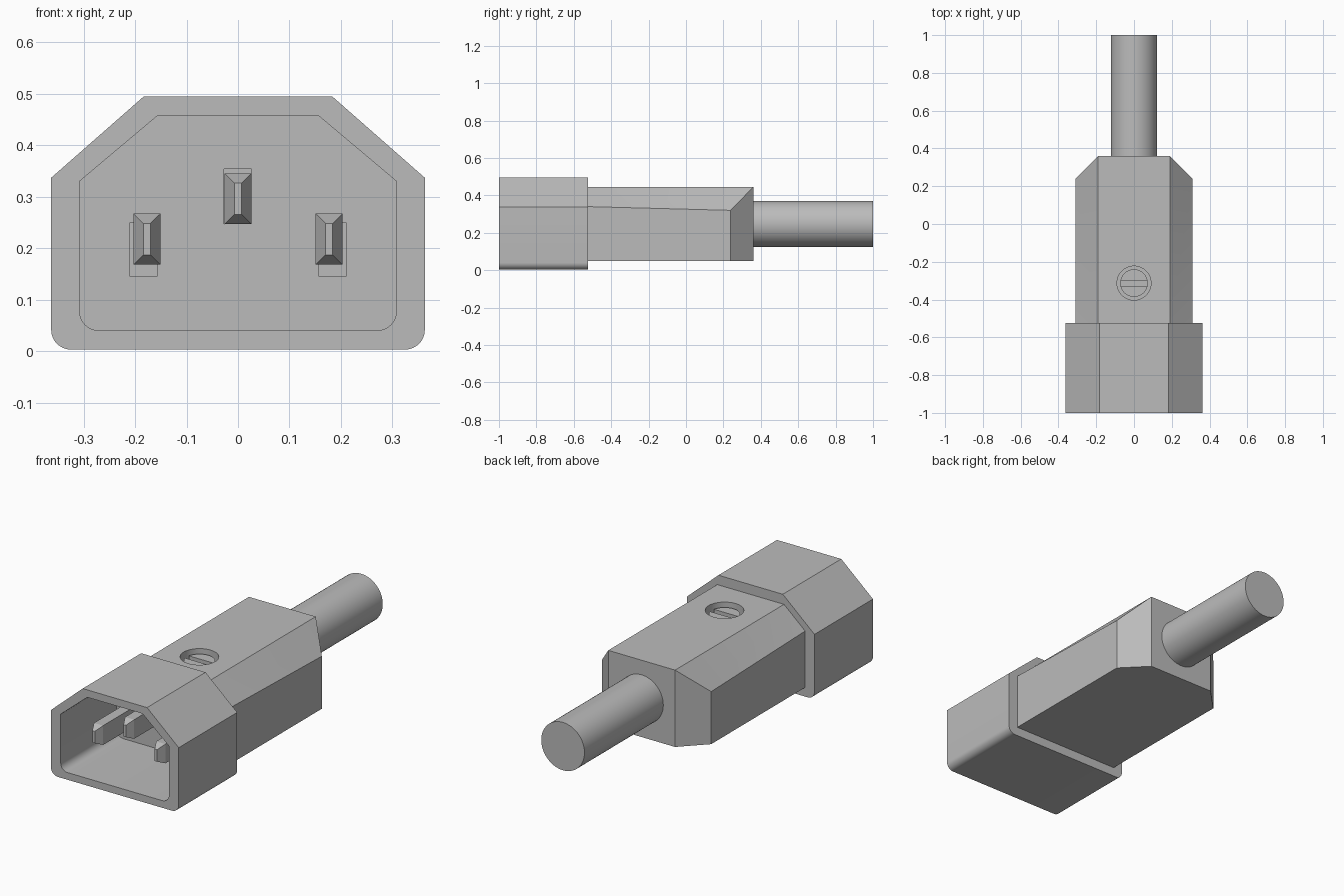
import bpy, bmesh, math
from mathutils import Vector, Matrix

if "Cube" in bpy.data.objects:
    bpy.data.objects.remove(bpy.data.objects["Cube"], do_unlink=True)

grey = bpy.data.materials.new("plain grey")
grey.use_nodes = True
colour = (0.5, 0.5, 0.5, 1)
grey.diffuse_color = colour
grey.node_tree.nodes["Principled BSDF"].inputs["Base Color"].default_value = colour


def finish(name, bm):
    bmesh.ops.recalc_face_normals(bm, faces=bm.faces)
    mesh = bpy.data.meshes.new(name)
    bm.to_mesh(mesh)
    bm.free()
    mesh.materials.append(grey)
    ob = bpy.data.objects.new(name, mesh)
    bpy.context.collection.objects.link(ob)
    return ob


def smooth(ob):
    bpy.ops.object.select_all(action='DESELECT')
    ob.select_set(True)
    bpy.context.view_layer.objects.active = ob
    bpy.ops.object.shade_smooth_by_angle(angle=math.radians(30))


def box(name, x, y, z):
    bm = bmesh.new()
    size = (x[1] - x[0], y[1] - y[0], z[1] - z[0])
    mid = Vector((sum(x) / 2, sum(y) / 2, sum(z) / 2))
    bmesh.ops.create_cube(bm, matrix=Matrix.Translation(mid) @ Matrix.Diagonal((*size, 1)))
    return finish(name, bm)


def cylinder(name, radius, depth, centre, tilt=0.0):
    bm = bmesh.new()
    bmesh.ops.create_cone(bm, cap_ends=True, segments=64, radius1=radius, radius2=radius,
                          depth=depth,
                          matrix=Matrix.Translation(centre) @ Matrix.Rotation(tilt, 4, 'X'))
    return finish(name, bm)


def cut(ob, cutter):
    mod = ob.modifiers.new("cut", 'BOOLEAN')
    mod.operation, mod.solver, mod.object = 'DIFFERENCE', 'EXACT', cutter
    bpy.context.view_layer.objects.active = ob
    bpy.ops.object.modifier_apply(modifier=mod.name)
    bpy.data.objects.remove(cutter, do_unlink=True)


def outline(side, shoulder, top_half, top, bottom, radius):
    """Bevelled-top outline with rounded bottom corners, as (x, z)."""
    half = [(top_half, top), (side, shoulder)]
    for i in range(9):
        a = math.pi / 2 * i / 8
        half.append((side - radius + radius * math.cos(a), bottom + radius - radius * math.sin(a)))
    return half + [(-x, z) for x, z in reversed(half)]


# Socket shroud: hollow collar closed at the back
outer = outline(0.363, 0.337, 0.183, 0.495, 0.003, 0.038)
inner = outline(0.308, 0.33, 0.157, 0.457, 0.04, 0.038)
bm = bmesh.new()
rings = [[bm.verts.new((x, y, z)) for x, z in shape] for shape, y in
         ((outer, -0.525), (outer, -1), (inner, -1), (inner, -0.545))]
for a, b in zip(rings, rings[1:]):
    for i in range(len(a)):
        j = (i + 1) % len(a)
        bm.faces.new((a[i], a[j], b[j], b[i]))
bm.faces.new(rings[0])
bm.faces.new(rings[-1])
shroud = finish("shroud", bm)
for xs, zs in (((-0.21, -0.157), (0.145, 0.25)), ((0.157, 0.21), (0.145, 0.25)),
               ((-0.027, 0.026), (0.247, 0.354))):
    cut(shroud, box("slot_cutter", xs, (-0.6, -0.532), zs))
smooth(shroud)

# Contact blades with tapered tips
for name, x, low, high in (("right_blade", -0.177, 0.168, 0.267),
                           ("left_blade", 0.177, 0.168, 0.267),
                           ("centre_blade", 0, 0.247, 0.345)):
    blade = box(name, (x - 0.026, x + 0.026), (-0.88, -0.53), (low, high))
    bm = bmesh.new()
    bm.from_mesh(blade.data)
    bm.faces.ensure_lookup_table()
    tip = min(bm.faces, key=lambda f: f.calc_center_median().y)
    mid = tip.calc_center_median()
    new = bmesh.ops.extrude_face_region(bm, geom=[tip])["geom"]
    for v in [g for g in new if isinstance(g, bmesh.types.BMVert)]:
        v.co.x = mid.x + (v.co.x - mid.x) * 0.27
        v.co.z = mid.z + (v.co.z - mid.z) * 0.62
        v.co.y = -0.92
    bmesh.ops.delete(bm, geom=[tip], context='FACES_ONLY')
    bmesh.ops.recalc_face_normals(bm, faces=bm.faces)
    bm.to_mesh(blade.data)
    bm.free()

# Grip body: sloped shoulders and cut rear corners
front, corner, back = -0.527, 0.238, 0.36
bm = bmesh.new()
sides = []
for s in (1, -1):
    sides.append([bm.verts.new((s * x, y, z)) for x, y, z in (
        (0.19, front, 0.445), (0.19, back, 0.445), (0.31, front, 0.34),
        (0.31, corner, 0.32), (0.31, front, 0.05), (0.31, corner, 0.05),
        (0.19, back, 0.05))])
    tf, tb, sf, sc, bf, bc, bb = sides[-1]
    for face in ((tf, tb, sc), (tf, sc, sf), (sf, sc, bc, bf), (sc, tb, bb, bc)):
        bm.faces.new(face)
p, q = sides
bm.faces.new((p[0], p[1], q[1], q[0]))
bm.faces.new((p[1], p[6], q[6], q[1]))
bm.faces.new((p[4], p[5], p[6], q[6], q[5], q[4]))
bm.faces.new((p[0], p[2], p[4], q[4], q[2], q[0]))
body = finish("grip_body", bm)

# Screw well and slotted screw
screw_y = -0.313
cut(body, cylinder("well_cutter", 0.09, 0.1, (0, screw_y, 0.445)))
screw = cylinder("screw_head", 0.073, 0.05, (0, screw_y, 0.4))
cut(screw, box("slot_cutter", (-0.1, 0.1), (screw_y - 0.015, screw_y + 0.015), (0.405, 0.5)))
smooth(body)
smooth(screw)

# Cable
smooth(cylinder("cable", 0.123, 0.65, (0, 0.675, 0.247), math.pi / 2))
